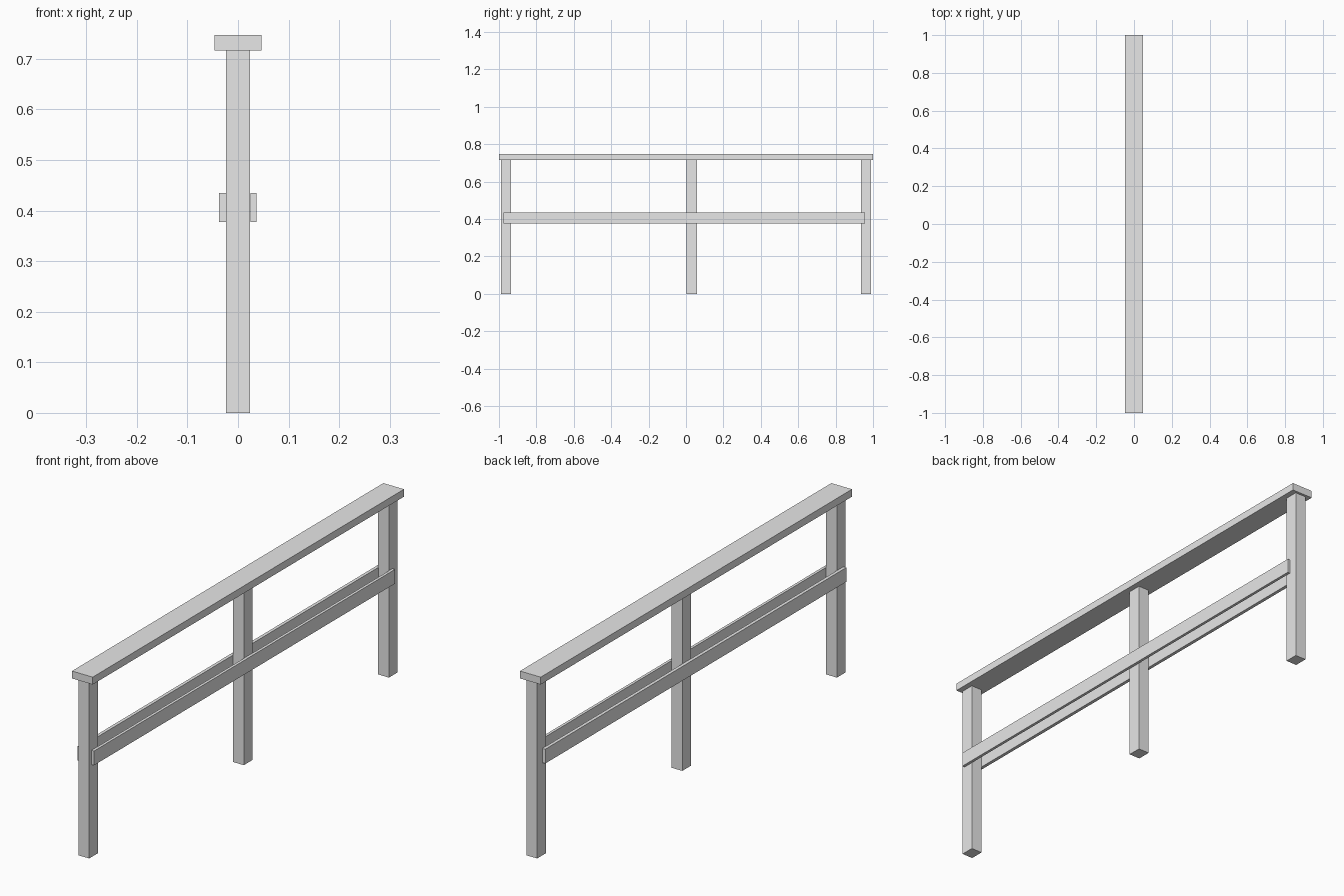
import bpy

cube = bpy.data.objects.get("Cube")
if cube:
    bpy.data.objects.remove(cube, do_unlink=True)

GREY = (0.8, 0.8, 0.8, 1.0)
grey = bpy.data.materials.new("plain_grey")
grey.use_nodes = True
grey.diffuse_color = GREY
for node in grey.node_tree.nodes:
    if node.type == 'BSDF_PRINCIPLED':
        node.inputs["Base Color"].default_value = GREY


def beam(name, x, y, z):
    """Box spanning the given (low, high) range on each axis."""
    spans = (x, y, z)
    bpy.ops.mesh.primitive_cube_add(size=1, location=[(a + b) / 2 for a, b in spans])
    obj = bpy.context.object
    obj.name = name
    obj.scale = [b - a for a, b in spans]
    bpy.ops.object.transform_apply(location=False, rotation=False, scale=True)
    obj.data.materials.append(grey)
    return obj


# Flat handrail along the top
beam("top_rail", (-0.0465, 0.0465), (-1, 1), (0.717, 0.747))

# Square posts; the middle one sits slightly behind centre
for name, y in (("front_post", -0.9625), ("middle_post", 0.0305), ("back_post", 0.9625)):
    beam(name, (-0.024, 0.024), (y - 0.0275, y + 0.0275), (0, 0.717))

# Thin boards on both sides of the posts
for name, x in (("left_side_board", (0.0248, 0.0363)), ("right_side_board", (-0.0372, -0.0238))):
    beam(name, x, (-0.977, 0.957), (0.377, 0.435))
